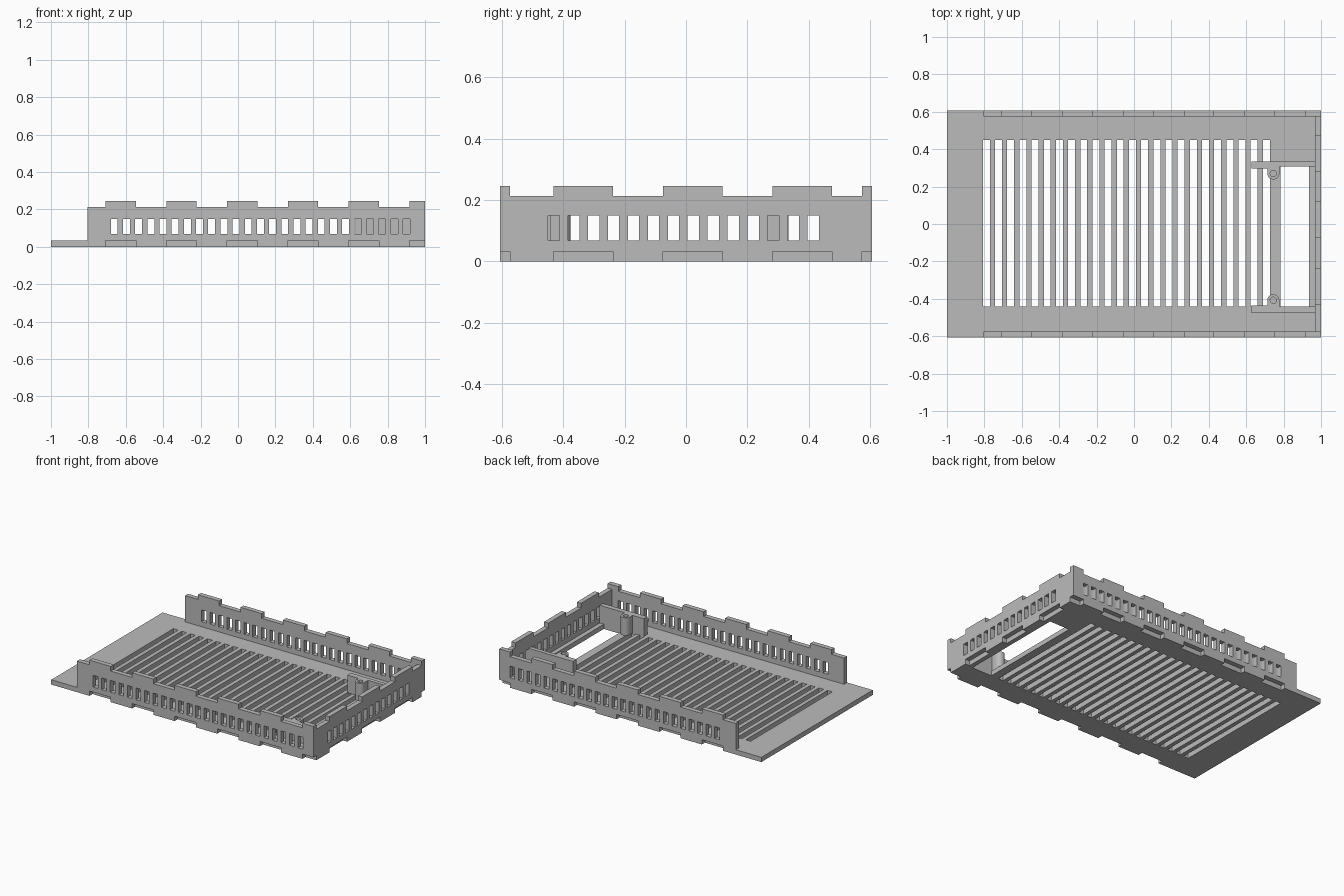
import bpy, bmesh, math
from mathutils import Matrix

if "Cube" in bpy.data.objects:
    bpy.data.objects.remove(bpy.data.objects["Cube"], do_unlink=True)

# Single grey material
grey = bpy.data.materials.new("plain_grey")
grey.use_nodes = True
grey.diffuse_color = (0.5, 0.5, 0.5, 1)
grey.node_tree.nodes["Principled BSDF"].inputs["Base Color"].default_value = grey.diffuse_color

T = 0.033               # sheet thickness
W = 0.607               # half depth
IN_X = 1 - T            # inner face of the end wall
PITCH, SLOT = 0.0651, 0.037

TURN_FRONT = Matrix.Rotation(math.pi / 2, 4, 'X')
TURN_END = Matrix(((0, 0, 1, 0), (1, 0, 0, 0), (0, 1, 0, 0), (0, 0, 0, 1)))


def plate(name, loops, thickness, matrix):
    """Extrude an outline with holes into a solid sheet."""
    curve = bpy.data.curves.new(name, 'CURVE')
    curve.dimensions = '2D'
    curve.fill_mode = 'BOTH'
    curve.extrude = thickness / 2
    for loop in loops:
        spline = curve.splines.new('POLY')
        spline.points.add(len(loop) - 1)
        for point, (x, y) in zip(spline.points, loop):
            point.co = (x, y, 0, 1)
        spline.use_cyclic_u = True
    temp = bpy.data.objects.new(name + "_outline", curve)
    bpy.context.scene.collection.objects.link(temp)
    bpy.context.view_layer.update()
    depsgraph = bpy.context.evaluated_depsgraph_get()
    mesh = bpy.data.meshes.new_from_object(temp.evaluated_get(depsgraph))
    bpy.data.objects.remove(temp, do_unlink=True)
    bpy.data.curves.remove(curve)
    bm = bmesh.new()
    bm.from_mesh(mesh)
    bmesh.ops.remove_doubles(bm, verts=bm.verts, dist=1e-5)
    bmesh.ops.transform(bm, matrix=matrix, verts=bm.verts)
    bmesh.ops.recalc_face_normals(bm, faces=bm.faces)
    for face in bm.faces:
        face.smooth = False
        face.material_index = 0
    bm.to_mesh(mesh)
    bm.free()
    mesh.name = name
    mesh.materials.clear()
    mesh.materials.append(grey)
    obj = bpy.data.objects.new(name, mesh)
    bpy.context.scene.collection.objects.link(obj)
    return obj


def rect(x0, x1, y0, y1):
    return [(x0, y0), (x1, y0), (x1, y1), (x0, y1)]


def slots(first, count, y0, y1):
    return [rect(first + i * PITCH, first + i * PITCH + SLOT, y0, y1) for i in range(count)]


def wall_outline(start, end, tabs):
    """Tabs stand on the top edge above matching notches in the bottom edge."""
    bottom, top = [(start, 0)], [(start, 0.214)]
    for a, b in tabs:
        bottom += [(a, 0), (a, T)]
        top += [(a, 0.214), (a, 0.246)]
        bottom.append((b, T))
        top.append((b, 0.246))
        if b < end:
            bottom.append((b, 0))
            top.append((b, 0.214))
    if tabs[-1][1] < end:
        bottom.append((end, 0))
        top.append((end, 0.214))
    return bottom + top[::-1]


# Floor with flap, ventilation slots and a cable opening
flap, side = -0.805, W - T
floor_outline = [(-1, -W), (flap, -W), (flap, -side), (IN_X, -side),
                 (IN_X, side), (flap, side), (flap, W), (-1, W)]
floor_slots = slots(-0.808, 24, -0.441, 0.45)
opening = rect(0.783, 0.936, -0.441, 0.307)
plate("floor", [floor_outline, opening] + floor_slots, T, Matrix.Translation((0, 0, T / 2)))

# Long front and back walls
long_tabs = [(-0.708 + i * 0.325, min(-0.546 + i * 0.325, 1)) for i in range(6)]
long_loops = [wall_outline(flap, 1, long_tabs)] + slots(-0.68, 25, 0.068, 0.149)
for name, sign in (("front_wall", -1), ("back_wall", 1)):
    plate(name, long_loops, T, Matrix.Translation((0, sign * (W - T / 2), 0)) @ TURN_FRONT)

# Short end wall
end_tabs = [(-0.432 + i * 0.357, -0.238 + i * 0.357) for i in range(3)]
end_loops = [wall_outline(-side, side, end_tabs)] + slots(-0.45, 14, 0.068, 0.149)
plate("end_wall", end_loops, T, Matrix.Translation((1 - T / 2, 0, 0)) @ TURN_END)


# Upright brackets, each with a hollow screw post
def bracket(name, outer, inner, foot, post, sign):
    cx, r, hole, height = 0.745, 0.032, 0.017, 0.122
    arc = [(cx + r * math.cos(a), post - sign * r * math.sin(a))
           for a in (math.pi * i / 16 for i in range(17))]
    outline = [(0.627, outer), (IN_X, outer), (IN_X, inner), (cx + r, inner)]
    outline += arc + [(cx - r, foot), (0.627, foot)]
    bore = [(cx + hole * math.cos(a), post + hole * math.sin(a))
            for a in (math.tau * i / 24 for i in range(24))]
    plate(name, [outline, bore], height, Matrix.Translation((0, 0, T + height / 2)))


bracket("back_bracket", 0.335, 0.307, 0.297, 0.27, 1)
bracket("front_bracket", -0.475, -0.441, -0.437, -0.408, -1)
